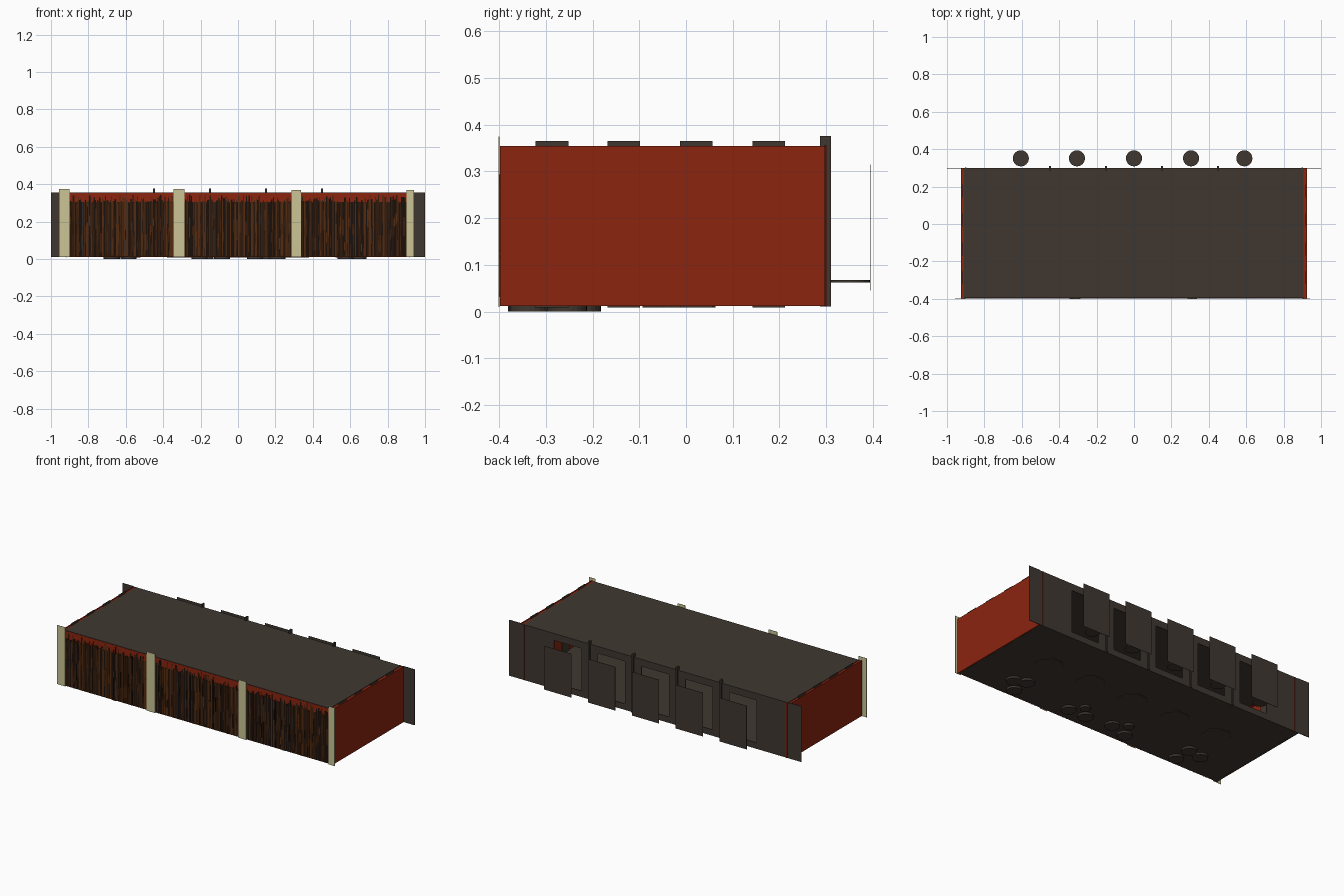
import bpy, bmesh, math, random

if "Cube" in bpy.data.objects:
    bpy.data.objects.remove(bpy.data.objects["Cube"])
random.seed(4)

def mat(name, col):
    m = bpy.data.materials.new(name)
    m.diffuse_color = (*col, 1)
    m.use_nodes = True
    m.node_tree.nodes["Principled BSDF"].inputs["Base Color"].default_value = m.diffuse_color
    return m

GREY = mat("charcoal_wood", (.050, .039, .030))
RED = mat("red_paint", (.26, .018, .005))
PALE = mat("pale_bamboo", (.60, .56, .30))
STRAW = [mat("straw_black", (.012, .005, .003)), mat("straw_dark", (.028, .010, .003)),
         mat("straw_brown", (.085, .024, .005)), mat("straw_slate", (.022, .024, .030))]

def finish(name, bm, mats):
    me = bpy.data.meshes.new(name)
    bm.to_mesh(me)
    bm.free()
    for m in mats:
        me.materials.append(m)
    ob = bpy.data.objects.new(name, me)
    bpy.context.collection.objects.link(ob)
    return ob

def add_box(bm, x0, x1, y0, y1, z0, z1, idx=0):
    vs = bmesh.ops.create_cube(bm, size=1)["verts"]
    for v in vs:
        v.co = (x0 if v.co.x < 0 else x1, y0 if v.co.y < 0 else y1, z0 if v.co.z < 0 else z1)
    for f in {f for v in vs for f in v.link_faces}:
        f.material_index = idx

def boxes(name, dims, m):
    bm = bmesh.new()
    for d in dims:
        add_box(bm, *d)
    return finish(name, bm, [m])

def disc(name, x, y, z0, z1, r, m, sides=24):
    bm = bmesh.new()
    bmesh.ops.create_cone(bm, cap_ends=True, segments=sides, radius1=r, radius2=r, depth=z1 - z0)
    ob = finish(name, bm, [m])
    ob.location = (x, y, (z0 + z1) / 2)
    return ob

# shell: floor, roof, red ends and red front board
boxes("floor", [(-.925, .925, -.395, .30, .012, .016)], GREY)
boxes("roof", [(-.908, .905, -.395, .30, .350, .355)], GREY)
for s, n in ((-1, "left"), (1, "right")):
    a, b = sorted((s * .92, s * .926))
    boxes(n + "_end_wall", [(a, b, -.398, .297, .012, .355)], RED)
    a, b = sorted((s * .905, s * .92))
    boxes(n + "_end_rim", [(a, b, -.398, .297, .346, .352)], RED)
    # grey battens inside the ends, poking out above and below
    a, b = sorted((s * .914, s * .918))
    boxes(n + "_end_battens", [(a, b, y, y + .07, .009, .365) for y in (-.322, -.168, -.013, .142)], GREY)
    # wings of the back wall
    a, b = sorted((s * .926, s * 1.0))
    boxes(n + "_wing", [(a, b, .297, .300, .012, .357)], GREY)
boxes("front_board", [(-.92, .92, -.396, -.393, .012, .352)], RED)

# straw skirt: many thin blades of random tone and length
bm = bmesh.new()
add_box(bm, -.905, .905, -.397, -.396, .013, .305, 1)
x = -.905
while x < .90:
    w = random.uniform(.003, .009)
    idx = random.choices(range(4), (5, 5, 4, .4))[0]
    top = random.uniform(.295, .318) if random.random() < .7 else random.uniform(.318, .345)
    y = random.uniform(-.3985, -.3972)
    add_box(bm, x, x + w, y, -.3965, random.uniform(.012, .02), top, idx)
    # short second layer blade
    z = random.uniform(.03, .2)
    add_box(bm, x, x + w * .5, y - .0006, -.3965, z, z + random.uniform(.04, .11),
            random.choices(range(4), (4, 3, 5, .4))[0])
    x += w * .9
finish("straw_skirt", bm, STRAW)

# pale front posts
for i, (a, b, t) in enumerate(((-.958, -.902, .375), (-.345, -.287, .375),
                               (.285, .336, .370), (.900, .942, .370))):
    boxes("front_post_%d" % (i + 1), [(a, b, -.401, -.399, .010, t)], PALE)

# back wall with five hatches
hatch_x = [-.6, -.3, 0, .3, .6]
hw, z0, z1 = .093, .05, .312
wall = [(-.926, .926, .297, .300, .012, z0), (-.926, .926, .297, .300, z1, .355)]
edges = [-.926] + [e for h in hatch_x for e in (h - hw, h + hw)] + [.926]
wall += [(edges[i], edges[i + 1], .297, .300, z0, z1) for i in range(0, len(edges), 2)]
boxes("back_wall", wall, GREY)
boxes("back_ribs", [(c - .005, c + .005, .287, .31, .011, .376)
                    for c in (-.45, -.15, .15, .45)], GREY)
boxes("back_corner_strips", [(s * .9 - .004, s * .9 + .004, .300, .302, .012, .355)
                             for s in (-1, 1)], RED)

# panels standing off each hatch, round stool seats, floor plates
for i, h in enumerate(hatch_x):
    boxes("hatch_panel_%d" % (i + 1), [(h - hw, h + hw, .395, .3965, .045, .315)], GREY)
    sx = (-.605, -.305, 0, .305, .59)[i]
    disc("stool_seat_%d" % (i + 1), sx, .351, .062, .068, .043, GREY)
    p = disc("floor_plate_%d" % (i + 1), h, -.015, .009, .0125, .085, GREY, 8)
    p.rotation_euler.z = math.pi / 8

# round feet under the front
feet = [(.575, -.335), (.645, -.255), (.575, -.225), (.21, -.305), (.09, -.305), (.15, -.235),
        (-.085, -.285), (-.205, -.325), (-.16, -.235), (-.585, -.338), (-.585, -.226), (-.675, -.24)]
for i, (fx, fy) in enumerate(feet):
    disc("round_foot_%d" % (i + 1), fx, fy, 0.0, .013, .043 if i not in (5, 8) else .03, GREY)
